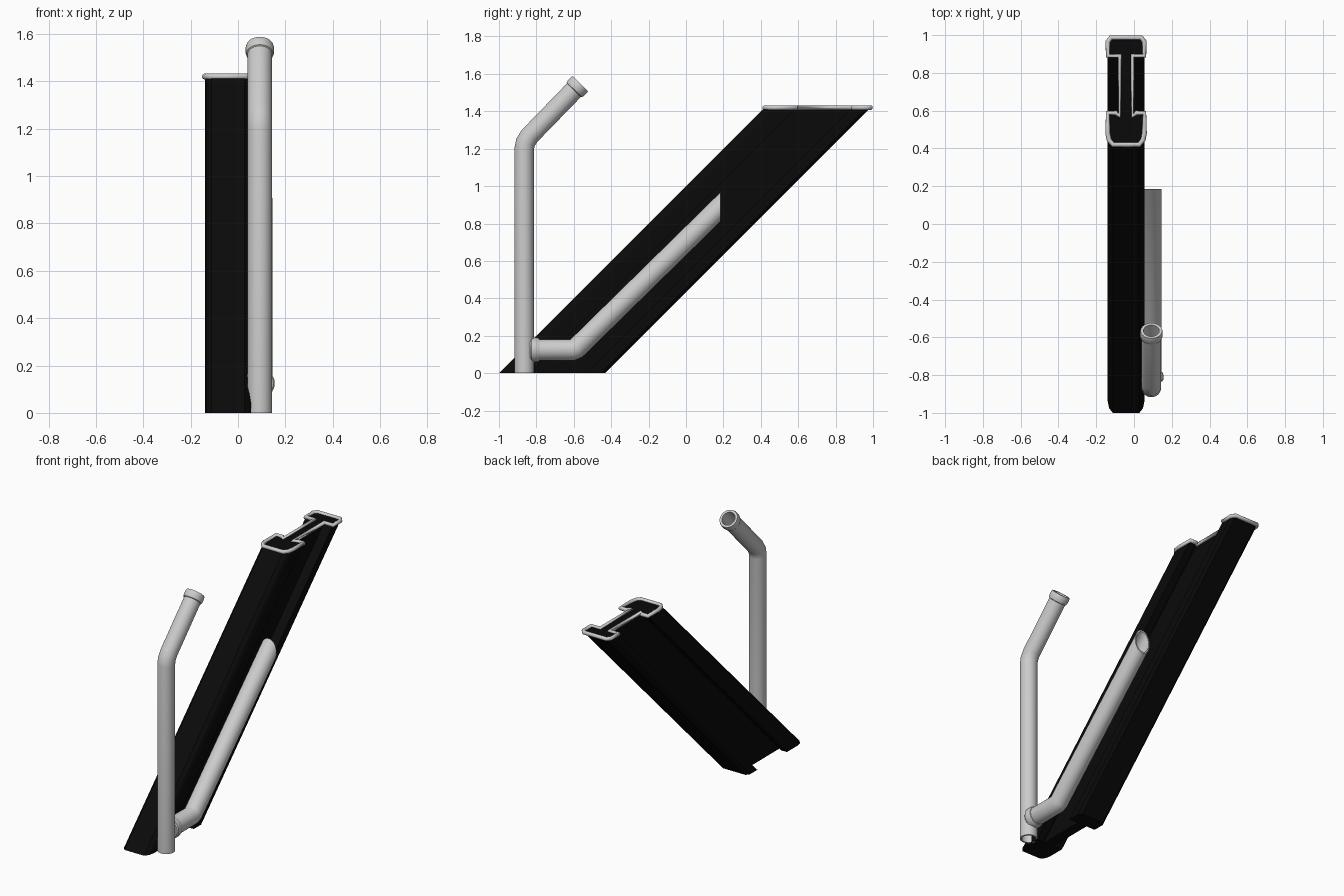
import bpy, bmesh, math
from mathutils import Vector

cube = bpy.data.objects.get("Cube")
if cube:
    bpy.data.objects.remove(cube)


def material(name, rgb):
    m = bpy.data.materials.new(name)
    m.use_nodes = True
    m.diffuse_color = (*rgb, 1)
    bsdf = m.node_tree.nodes["Principled BSDF"]
    bsdf.inputs["Base Color"].default_value = (*rgb, 1)
    bsdf.inputs["Roughness"].default_value = 0.6
    return m


BLACK = material("black paint", (0.003, 0.003, 0.003))
GREY = material("light grey metal", (0.6, 0.6, 0.6))


def finish(name, bm, mat, smooth):
    bmesh.ops.recalc_face_normals(bm, faces=bm.faces)
    mesh = bpy.data.meshes.new(name)
    bm.to_mesh(mesh)
    bm.free()
    mesh.materials.append(mat)
    if smooth:
        mesh.polygons.foreach_set("use_smooth", [True] * len(mesh.polygons))
        mesh.set_sharp_from_angle(angle=math.radians(35))
    obj = bpy.data.objects.new(name, mesh)
    bpy.context.collection.objects.link(obj)
    return obj


def pipe(name, x, stations, wall, end_tilt=None, sides=32):
    """Hollow mitred pipe; stations are (y, z, radius)."""
    pts = [Vector(s[:2]) for s in stations]
    ups = []
    for a, b in zip(pts, pts[1:]):
        d = (b - a).normalized()
        ups.append(Vector((-d.y, d.x)))
    # Mitre direction at every station
    mitres = [ups[0]]
    for u, v in zip(ups, ups[1:]):
        mitres.append((u + v) / (1 + u.dot(v)))
    mitres.append(end_tilt / end_tilt.dot(ups[-1]) if end_tilt else ups[-1])

    plain = min(s[2] for s in stations)
    outer = [(p, m, s[2]) for p, m, s in zip(pts, mitres, stations)]
    inner = [(p, m, plain - wall) for p, m, r in reversed(outer)]
    bm = bmesh.new()
    rings = []
    for p, m, r in outer + inner:
        ring = []
        for i in range(sides):
            a = math.tau * i / sides
            q = p + m * r * math.sin(a)
            ring.append(bm.verts.new((x + r * math.cos(a), q.x, q.y)))
        rings.append(ring)
    for j, ring in enumerate(rings):
        nxt = rings[(j + 1) % len(rings)]
        for i in range(sides):
            k = (i + 1) % sides
            bm.faces.new((ring[i], ring[k], nxt[k], nxt[i]))
    return finish(name, bm, GREY, True)


# I-shaped section, mirrored about its own middle
TOP = 1.42
MIDDLE = -0.042
half = [(0.07, 0.42), (0.09, 0.445), (0.097, 0.48), (0.097, 0.588),
        (0.054, 0.588), (0.034, 0.572), (0.034, 0.89), (0.097, 0.89),
        (0.097, 0.965), (0.08, 0.987)]
section = [(MIDDLE + x, y) for x, y in half]
section += [(MIDDLE - x, y) for x, y in reversed(half)]

# Sloping beam
bm = bmesh.new()
low = [bm.verts.new((x, y - TOP, 0)) for x, y in section]
high = [bm.verts.new((x, y, TOP)) for x, y in section]
bm.faces.new(low)
bm.faces.new(high)
for i in range(len(section)):
    k = (i + 1) % len(section)
    bm.faces.new((low[i], low[k], high[k], high[i]))
finish("sloping_beam", bm, BLACK, False)

# Round rim along the top outline of the beam
curve = bpy.data.curves.new("beam_rim", "CURVE")
curve.dimensions = "3D"
curve.bevel_depth = 0.013
curve.bevel_resolution = 3
spline = curve.splines.new("POLY")
spline.points.add(len(section) - 1)
for point, (x, y) in zip(spline.points, section):
    point.co = (x, y, TOP, 1)
spline.use_cyclic_u = True
curve.materials.append(GREY)
bpy.context.collection.objects.link(bpy.data.objects.new("beam_rim", curve))

# Upright pipe with a bent top and a collar at its mouth
R = 0.052
upright = [(-0.865, 0, R), (-0.865, 1.2, R), (-0.858, 1.235, R), (-0.835, 1.27, R)]
for t, r in ((0.236, R), (0.238, 0.057), (0.246, 0.06), (0.262, 0.06), (0.27, 0.057)):
    upright.append((-0.835 + t, 1.27 + t * 1.03, r))
pipe("upright_pipe", 0.092, upright, 0.01)

# Side pipe: collar at the upright, elbow, then a run along the beam cut off upright
P = 0.056
side = [(-0.834, 0.125, 0.059), (-0.826, 0.125, 0.065), (-0.796, 0.125, 0.065),
        (-0.784, 0.125, 0.06), (-0.782, 0.125, P), (-0.605, 0.125, P),
        (-0.585, 0.134, P), (0.185, 0.89, P)]
pipe("side_pipe", 0.09, side, 0.008, end_tilt=Vector((0, 1)))
